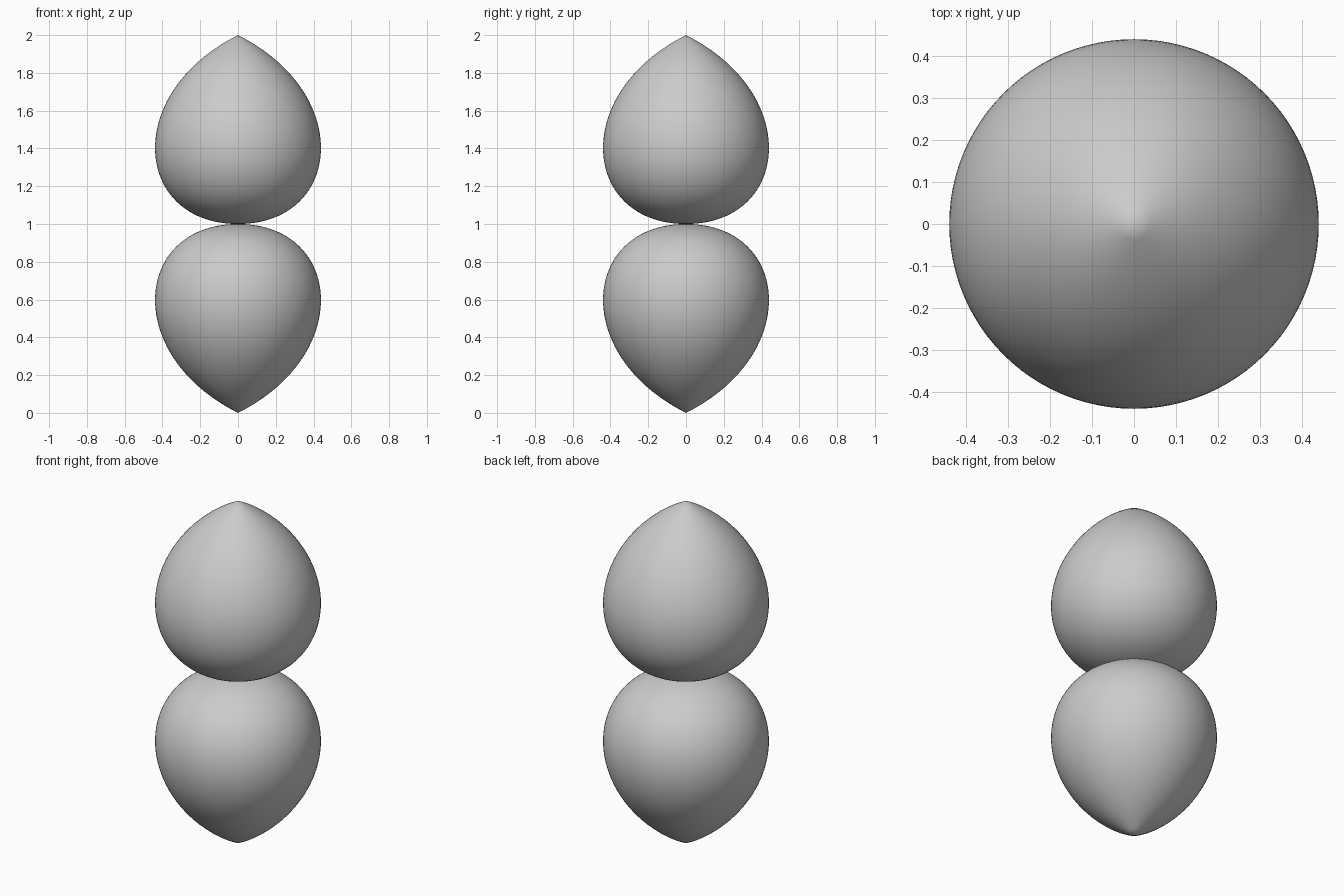
import bpy, bmesh, math
from mathutils import Vector, geometry

cube = bpy.data.objects.get("Cube")
if cube:
    bpy.data.objects.remove(cube)

SIDES = 96
STEPS = 48

# Single plain grey
grey = bpy.data.materials.new("plain_grey")
grey.use_nodes = True
colour = (0.6, 0.6, 0.6, 1)
grey.diffuse_color = colour
grey.node_tree.nodes["Principled BSDF"].inputs["Base Color"].default_value = colour


def lobe(name, direction):
    """Spin a pointed drop profile, from its flat inner pole to its outer tip."""
    profile = geometry.interpolate_bezier(
        Vector((0, 0, 0)), Vector((0.55, 0, 0)),
        Vector((0.62, 0, 0.69)), Vector((0, 0, 1)), STEPS)
    bm = bmesh.new()
    verts = [bm.verts.new((p.x, 0, 1 + direction * p.z)) for p in profile]
    edges = [bm.edges.new(pair) for pair in zip(verts, verts[1:])]
    bmesh.ops.spin(bm, geom=verts + edges, cent=(0, 0, 0), axis=(0, 0, 1),
                   angle=math.tau, steps=SIDES, use_merge=True)
    bmesh.ops.remove_doubles(bm, verts=bm.verts, dist=0.0001)
    bmesh.ops.recalc_face_normals(bm, faces=bm.faces)
    for face in bm.faces:
        face.smooth = True
    mesh = bpy.data.meshes.new(name)
    bm.to_mesh(mesh)
    bm.free()
    mesh.materials.append(grey)
    obj = bpy.data.objects.new(name, mesh)
    bpy.context.collection.objects.link(obj)


# Two mirrored lobes touching at the middle
lobe("upper_lobe", 1)
lobe("lower_lobe", -1)
